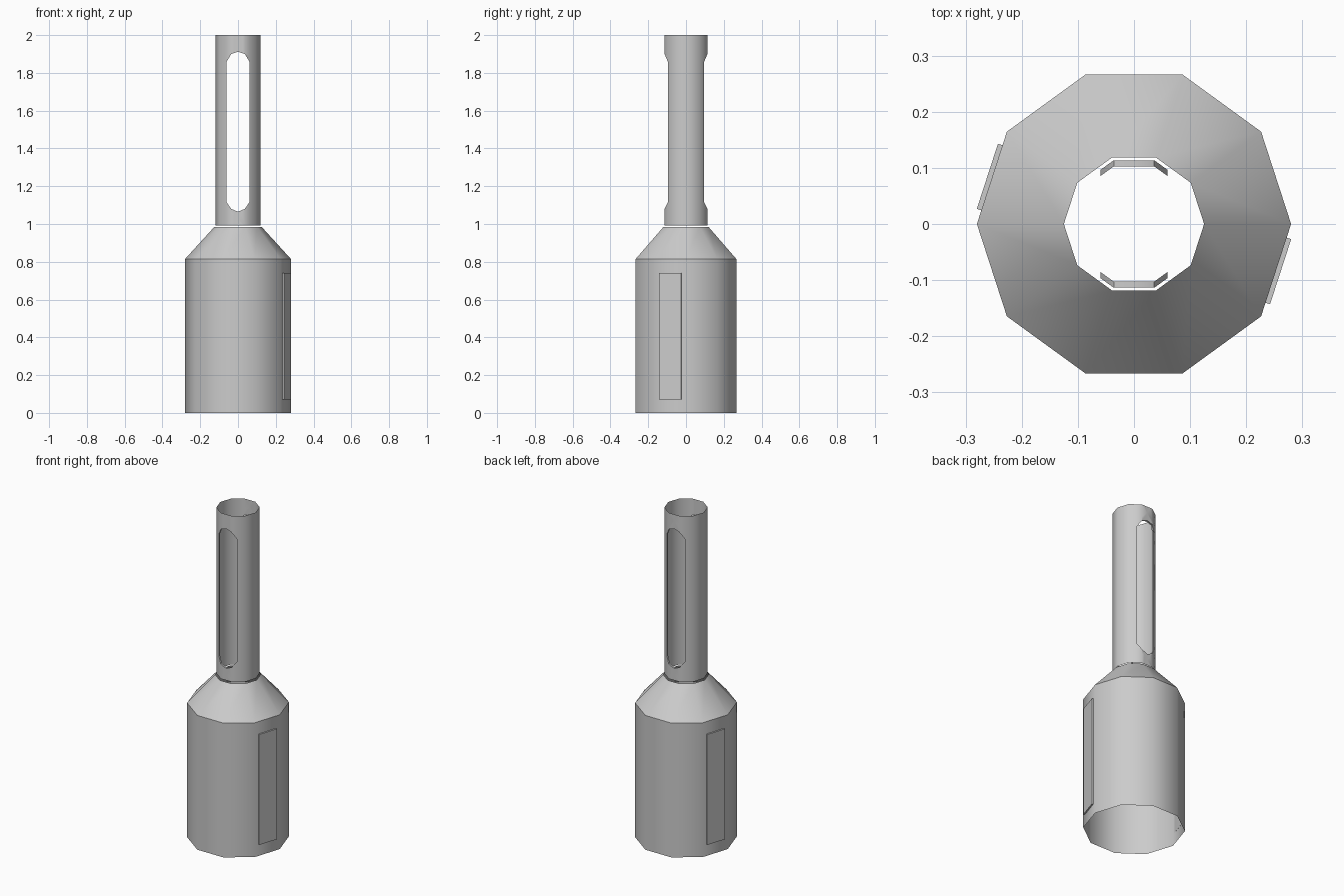
import bpy, bmesh, math
from mathutils import Vector, Matrix

default = bpy.data.objects.get("Cube")
if default:
    bpy.data.objects.remove(default, do_unlink=True)

SIDES = 10
grey = bpy.data.materials.new("plain_grey")
grey.use_nodes = True
grey.diffuse_color = (0.6, 0.6, 0.6, 1)
grey.node_tree.nodes["Principled BSDF"].inputs["Base Color"].default_value = (0.6, 0.6, 0.6, 1)


def finish(name, bm):
    mesh = bpy.data.meshes.new(name)
    bm.to_mesh(mesh)
    bm.free()
    obj = bpy.data.objects.new(name, mesh)
    bpy.context.collection.objects.link(obj)
    mesh.materials.append(grey)
    bpy.ops.object.select_all(action='DESELECT')
    obj.select_set(True)
    bpy.context.view_layer.objects.active = obj
    bpy.ops.object.shade_smooth_by_angle(angle=math.radians(40))
    return obj


def lathe(profile):
    """Open ten-sided shell through (radius, height) points."""
    bm = bmesh.new()
    rings = []
    for r, z in profile:
        angles = [math.tau * i / SIDES for i in range(SIDES)]
        rings.append([bm.verts.new((r * math.cos(a), r * math.sin(a), z)) for a in angles])
    for low, high in zip(rings, rings[1:]):
        for i in range(SIDES):
            j = (i + 1) % SIDES
            bm.faces.new((low[i], low[j], high[j], high[i]))
    return bm


# Wide body with sloping shoulder, open at both ends
finish("body_shell", lathe([(0.28, 0), (0.28, 0.815), (0.125, 0.985)]))

# Neck tube: trim the two long slots out of front and back
neck = lathe([(0.119, 0.993), (0.119, 2.0)])
half = [(0, 1.065), (0.036, 1.08), (0.06, 1.115), (0.06, 1.86), (0.036, 1.9), (0, 1.912)]
slot = half + [(-x, z) for x, z in half[-2:0:-1]]
planes = []
for (x1, z1), (x2, z2) in zip(slot, slot[1:] + slot[:1]):
    point, normal = Vector((x1, 0, z1)), Vector((z2 - z1, 0, x1 - x2)).normalized()
    planes.append((point, normal))
    bmesh.ops.bisect_plane(neck, geom=neck.verts[:] + neck.edges[:] + neck.faces[:],
                           plane_co=point, plane_no=normal, dist=1e-5)
inside = [f for f in neck.faces
          if all((f.calc_center_median() - p).dot(n) < 0 for p, n in planes)]
bmesh.ops.delete(neck, geom=inside, context='FACES')

# Narrow lip folded inward around each slot
rim = [e for e in neck.edges if e.is_boundary and all(1.03 < v.co.z < 1.95 for v in e.verts)]
lip = bmesh.ops.extrude_edge_only(neck, edges=rim)["geom"]
for v in lip:
    if isinstance(v, bmesh.types.BMVert):
        v.co.y -= math.copysign(0.011, v.co.y)
finish("neck_tube", neck)

# Thin raised plates on two opposite sides of the body
mid = 0.28 * math.cos(math.pi / SIDES)
for name, turn in (("left_plate", -math.pi / SIDES), ("right_plate", math.pi - math.pi / SIDES)):
    bm = bmesh.new()
    bmesh.ops.create_cube(bm, size=1, matrix=Matrix.Rotation(turn, 4, 'Z')
                          @ Matrix.Translation((mid + 0.004, 0, 0.405))
                          @ Matrix.Diagonal((0.009, 0.122, 0.67, 1)))
    finish(name, bm)
